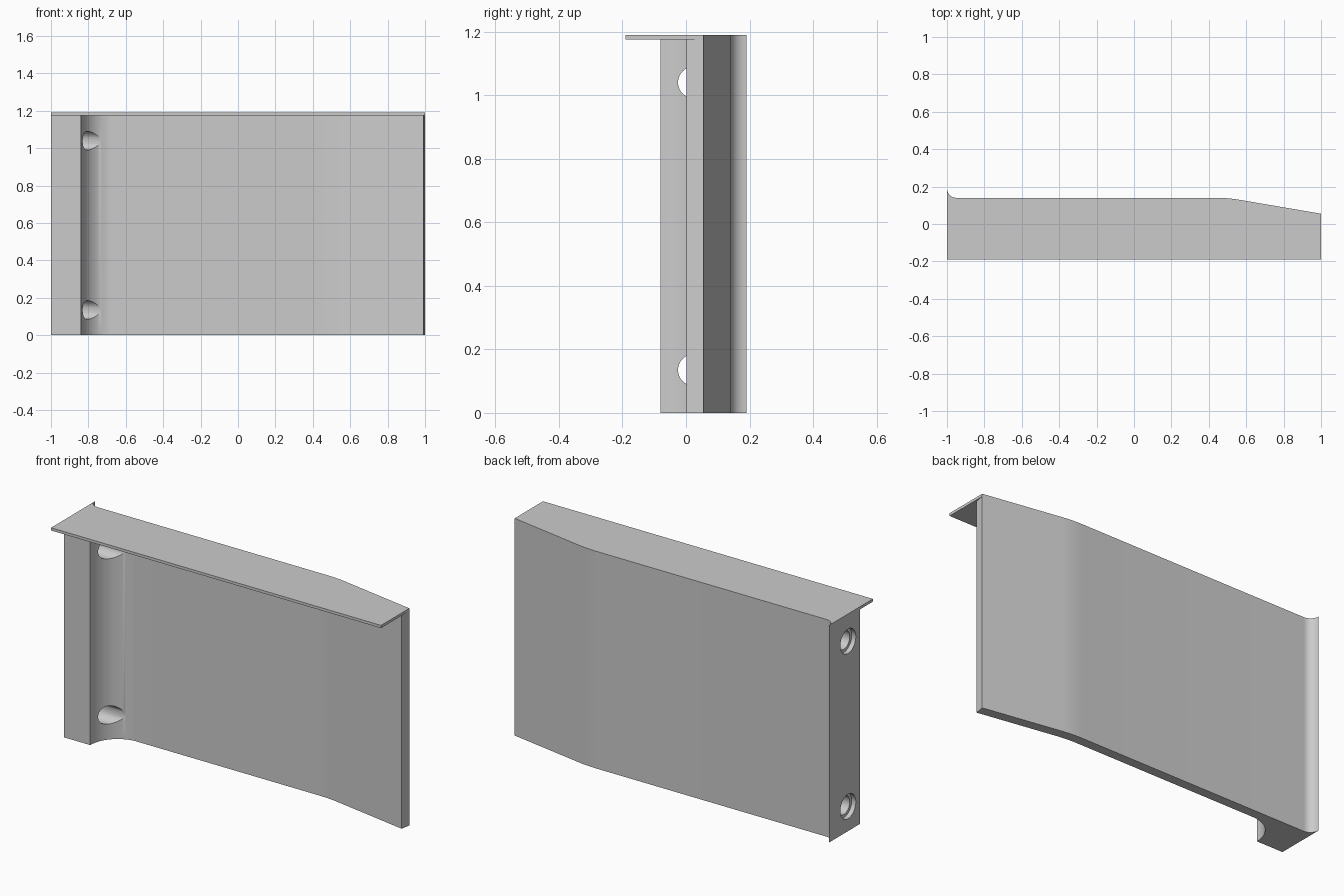
import bpy, bmesh, math
from mathutils import Vector, Matrix

if "Cube" in bpy.data.objects:
    bpy.data.objects.remove(bpy.data.objects["Cube"], do_unlink=True)

grey = bpy.data.materials.new("plain grey")
grey.use_nodes = True
grey.diffuse_color = (0.6, 0.6, 0.6, 1)
grey.node_tree.nodes["Principled BSDF"].inputs["Base Color"].default_value = grey.diffuse_color

HEIGHT, PLATE = 1.19, 0.015


def arc(cx, cy, r, a0, a1, n=16):
    angles = [math.radians(a0 + (a1 - a0) * i / n) for i in range(n + 1)]
    return [(cx + r * math.cos(a), cy + r * math.sin(a)) for a in angles]


def bend(start, corner, end, n=8):
    a, b, c = map(Vector, (start, corner, end))
    return [tuple(a.lerp(b, i / n).lerp(b.lerp(c, i / n), i / n)) for i in range(n + 1)]


def add_object(name, bm):
    bmesh.ops.recalc_face_normals(bm, faces=bm.faces)
    mesh = bpy.data.meshes.new(name)
    bm.to_mesh(mesh)
    bm.free()
    mesh.materials.append(grey)
    ob = bpy.data.objects.new(name, mesh)
    bpy.context.collection.objects.link(ob)
    return ob


def extrude_profile(name, points, z0, z1):
    bm = bmesh.new()
    face = bm.faces.new([bm.verts.new((x, y, z0)) for x, y in points])
    top = bmesh.ops.extrude_face_region(bm, geom=[face])["geom"]
    verts = [v for v in top if isinstance(v, bmesh.types.BMVert)]
    bmesh.ops.translate(bm, verts=verts, vec=(0, 0, z1 - z0))
    return add_object(name, bm)


def smooth(ob):
    bpy.ops.object.select_all(action="DESELECT")
    ob.select_set(True)
    bpy.context.view_layer.objects.active = ob
    bpy.ops.object.shade_smooth_by_angle(angle=math.radians(30))


# Rear outline: flared lip, flat run, gentle bend, tapered end
rear = arc(-0.95, 0.19, 0.05, 180, 270, 10)
rear += bend((0.44, 0.14), (0.5, 0.14), (0.56, 0.13)) + [(1, 0.055)]

# Front outline: end edge, bend, cove, mounting block
front = [(0.991, 0.002)] + bend((0.55, 0.077), (0.49, 0.087), (0.43, 0.087))
front += arc(-0.673, -0.08, 0.167, 90, 180, 20) + [(-1, -0.08)]

panel = extrude_profile("curved_panel", rear + front, 0, HEIGHT - PLATE)
plate = extrude_profile("top_plate", rear + [(1, -0.19), (-1, -0.19)], HEIGHT - PLATE, HEIGHT)

# Two counterbored bolt holes through the mounting block
for z in (0.135, 1.04):
    for radius, x0, x1 in ((0.05, -1.1, -0.6), (0.067, -1.1, -0.975)):
        bm = bmesh.new()
        place = Matrix.Translation(((x0 + x1) / 2, 0.025, z)) @ Matrix.Rotation(math.pi / 2, 4, "Y")
        bmesh.ops.create_cone(bm, cap_ends=True, segments=40, radius1=radius,
                              radius2=radius, depth=x1 - x0, matrix=place)
        cutter = add_object("hole_cutter", bm)
        cutter.hide_render = True
        cut = panel.modifiers.new("bolt_hole", "BOOLEAN")
        cut.operation, cut.solver, cut.object = "DIFFERENCE", "EXACT", cutter
        bpy.context.view_layer.objects.active = panel
        bpy.ops.object.modifier_apply(modifier=cut.name)
        bpy.data.objects.remove(cutter, do_unlink=True)

smooth(panel)
smooth(plate)
